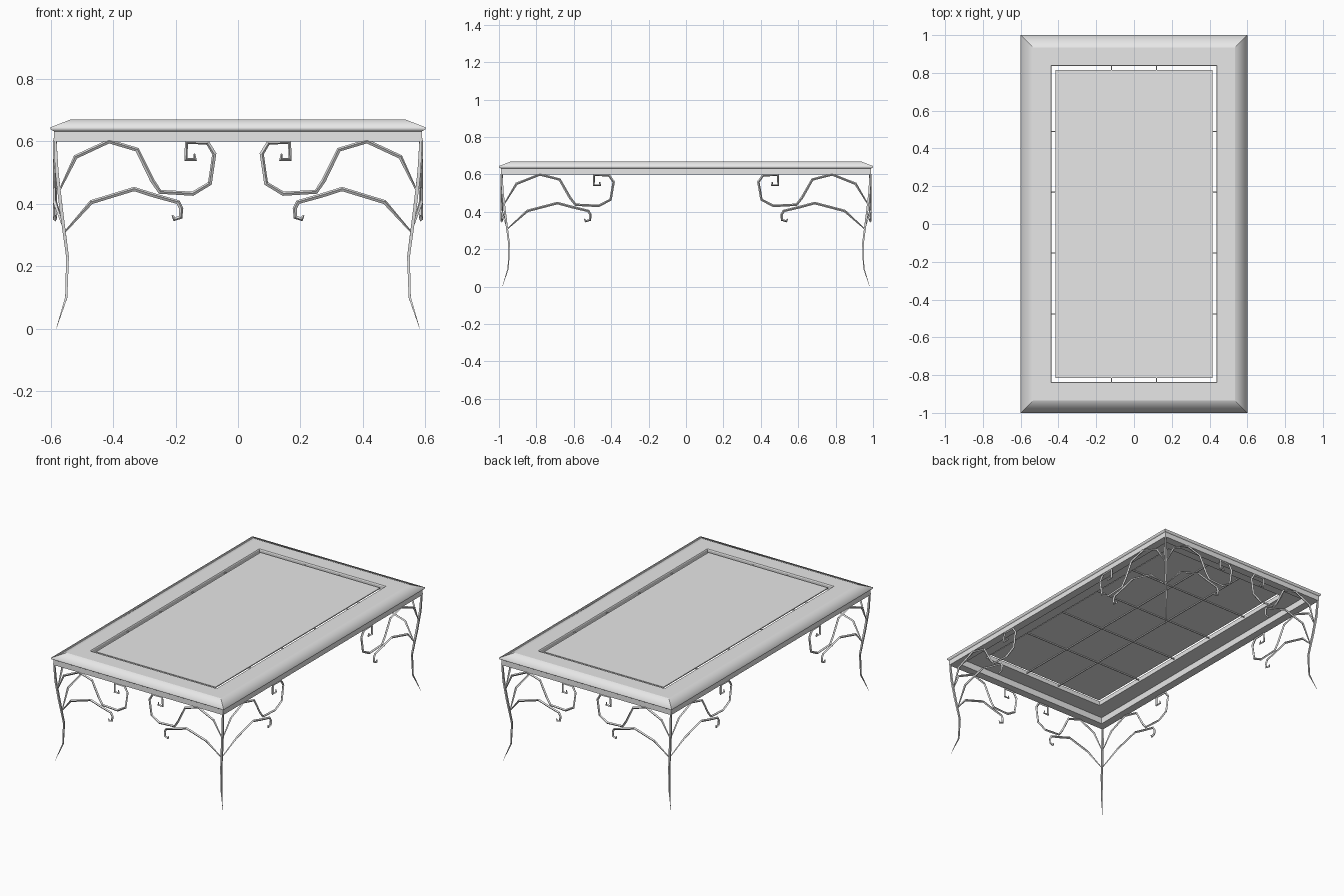
import bpy
import bmesh
from mathutils import Matrix, Vector

default_cube = bpy.data.objects.get("Cube")
if default_cube:
    bpy.data.objects.remove(default_cube, do_unlink=True)

HALF_WIDTH, HALF_LENGTH = 0.6, 1.0


def make_material(name, colour):
    material = bpy.data.materials.new(name)
    material.use_nodes = True
    material.diffuse_color = colour
    material.node_tree.nodes["Principled BSDF"].inputs["Base Color"].default_value = colour
    return material


light_grey = make_material("light_grey", (0.8, 0.8, 0.8, 1))


def finish_mesh(name, bm):
    bmesh.ops.recalc_face_normals(bm, faces=bm.faces)
    mesh = bpy.data.meshes.new(name)
    bm.to_mesh(mesh)
    bm.free()
    mesh.materials.append(light_grey)
    item = bpy.data.objects.new(name, mesh)
    bpy.context.collection.objects.link(item)
    return item


def add_box(bm, centre, size):
    placement = Matrix.Translation(centre) @ Matrix.Diagonal((*size, 1))
    bmesh.ops.create_cube(bm, size=1, matrix=placement)


# Moulded table frame: a closed profile (inset, height) mitred round the corners
def build_frame():
    profile = [(0.06, 0.6), (0.01, 0.6), (0.01, 0.632), (0, 0.638), (0, 0.645),
               (0.065, 0.67), (0.16, 0.67), (0.163, 0.665), (0.163, 0.64), (0.06, 0.64)]
    rounded_rings = {3, 4}
    bm = bmesh.new()
    rings = []
    for inset, height in profile:
        x, y = HALF_WIDTH - inset, HALF_LENGTH - inset
        corners = [(-x, -y), (x, -y), (x, y), (-x, y)]
        rings.append([bm.verts.new((cx, cy, height)) for cx, cy in corners])
    for index, ring in enumerate(rings):
        following = rings[(index + 1) % len(rings)]
        for side in range(4):
            after = (side + 1) % 4
            bm.faces.new((ring[side], ring[after], following[after], following[side]))
    # Only the outer lip is rounded; every other edge and mitre stays crisp
    for face in bm.faces:
        face.smooth = True
    for edge in bm.edges:
        edge.smooth = False
    for index in rounded_rings:
        ring = rings[index]
        for side in range(4):
            bm.edges.get((ring[side], ring[(side + 1) % 4])).smooth = True
    return finish_mesh("table_frame", bm)


build_frame()

# Flat centre panel, separated from the frame by a narrow gap
panel = bmesh.new()
add_box(panel, (0, 0, 0.66), (0.83, 1.632, 0.006))
finish_mesh("centre_panel", panel)

# Thin support bars crossing the opening beneath the panel
bars = bmesh.new()
for step in range(4):
    add_box(bars, (0, 0.49 - step * 0.322, 0.654), (0.88, 0.006, 0.006))
for x in (-0.12, 0.12):
    add_box(bars, (x, 0, 0.654), (0.006, 1.68, 0.006))
finish_mesh("support_bars", bars)


# Square wrought rods along poly paths, tapering where the radius changes
def build_rods(name, paths):
    curve = bpy.data.curves.new(name, "CURVE")
    curve.dimensions = "3D"
    curve.bevel_depth = 0.007
    curve.bevel_resolution = 0
    curve.use_fill_caps = True
    curve.materials.append(light_grey)
    for points, radii in paths:
        spline = curve.splines.new("POLY")
        spline.points.add(len(points) - 1)
        for point, position, radius in zip(spline.points, points, radii):
            point.co = (*position, 1)
            point.radius = radius
    item = bpy.data.objects.new(name, curve)
    bpy.context.collection.objects.link(item)
    bpy.ops.object.select_all(action="DESELECT")
    item.select_set(True)
    bpy.context.view_layer.objects.active = item
    bpy.ops.object.convert(target="MESH")
    for polygon in bpy.context.object.data.polygons:
        polygon.use_smooth = False


# Paths are (distance from corner, height)
leg_path = [(0.014, 0.61), (0.02, 0.5), (0.034, 0.38), (0.054, 0.23), (0.05, 0.1), (0.018, 0)]
leg_radii = [0.9, 1.1, 1.1, 0.9, 0.7, 0.1]
upper_scroll = [(0.027, 0.44), (0.08, 0.55), (0.187, 0.6), (0.277, 0.573), (0.325, 0.475),
                (0.35, 0.438), (0.455, 0.432), (0.51, 0.465), (0.524, 0.56), (0.503, 0.595),
                (0.435, 0.597), (0.433, 0.542), (0.463, 0.542), (0.46, 0.56)]
lower_scroll = [(0.046, 0.31), (0.13, 0.405), (0.267, 0.447), (0.33, 0.427), (0.408, 0.405),
                (0.418, 0.385), (0.416, 0.357), (0.396, 0.35), (0.39, 0.363)]
SIDE_STRETCH = 1.17
PLANE_INSET = 0.014


def scroll_path(path, sx, sy, along_side):
    points = []
    for index, (run, height) in enumerate(path):
        # The first point sits on the diagonal leg, the rest in the apron plane
        across = run if index == 0 else PLANE_INSET
        if along_side:
            reach = run if index == 0 else run * SIDE_STRETCH
            dx, dy = across, reach
        else:
            dx, dy = run, across
        points.append(Vector((sx * (HALF_WIDTH - dx), sy * (HALF_LENGTH - dy), height)))
    radii = [0.4] + [1.0] * (len(path) - 2) + [0.4]
    return points, radii


# Four corners, each with one curved leg and two pairs of scrolls
for sy, depth_name in ((-1, "front"), (1, "back")):
    for sx, side_name in ((-1, "right"), (1, "left")):
        corner = depth_name + "_" + side_name
        leg = [Vector((sx * (HALF_WIDTH - d), sy * (HALF_LENGTH - d), z)) for d, z in leg_path]
        build_rods(corner + "_leg", [(leg, leg_radii)])
        for along_side, label in ((False, "_end_scrolls"), (True, "_side_scrolls")):
            build_rods(corner + label, [scroll_path(path, sx, sy, along_side)
                                        for path in (upper_scroll, lower_scroll)])
